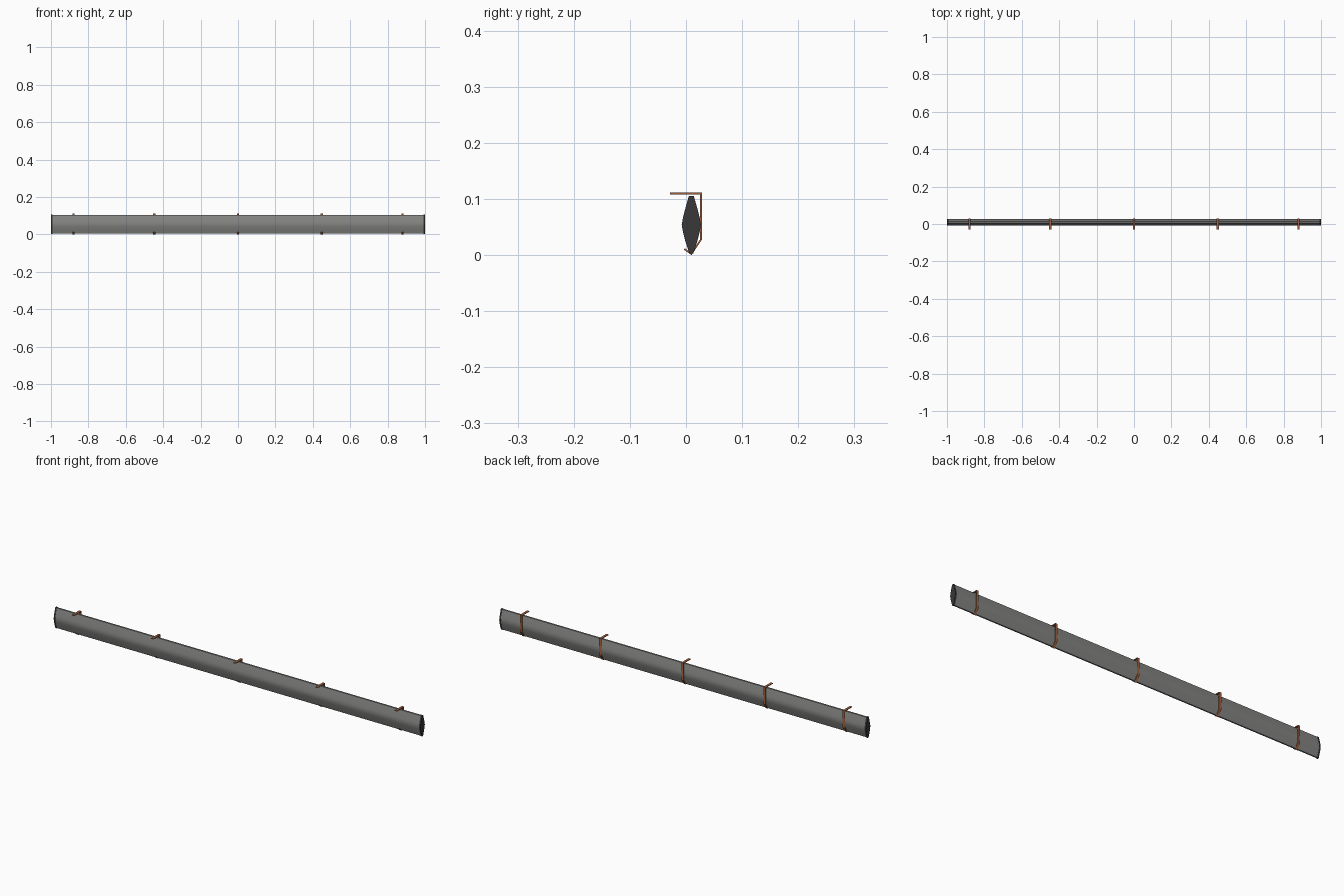
import bpy, bmesh
from mathutils import Vector

if "Cube" in bpy.data.objects:
    bpy.data.objects.remove(bpy.data.objects["Cube"])


def material(name, rgb):
    m = bpy.data.materials.new(name)
    m.diffuse_color = (*rgb, 1)
    m.use_nodes = True
    m.node_tree.nodes["Principled BSDF"].inputs["Base Color"].default_value = m.diffuse_color
    return m


GREY = material("grey_metal", (0.23, 0.235, 0.225))
DARK = material("dark_grey", (0.04, 0.04, 0.04))
COPPER = material("copper_brown", (0.36, 0.12, 0.05))


def extrude_profile(name, pts, x0, x1, mat, smooth=None):
    """Extrude a closed (y, z) profile along x."""
    bm = bmesh.new()
    face = bm.faces.new([bm.verts.new((x0, y, z)) for y, z in pts])
    res = bmesh.ops.extrude_face_region(bm, geom=[face])
    verts = [v for v in res["geom"] if isinstance(v, bmesh.types.BMVert)]
    bmesh.ops.translate(bm, verts=verts, vec=(x1 - x0, 0, 0))
    bmesh.ops.recalc_face_normals(bm, faces=bm.faces)
    me = bpy.data.meshes.new(name)
    bm.to_mesh(me)
    bm.free()
    me.materials.append(mat)
    ob = bpy.data.objects.new(name, me)
    bpy.context.collection.objects.link(ob)
    if smooth:
        bpy.context.view_layer.objects.active = ob
        ob.select_set(True)
        bpy.ops.object.shade_smooth_by_angle(angle=smooth)
        ob.select_set(False)
    return ob


def ribbon(path, t):
    """Closed outline of thickness t around an open path, mitred at corners."""
    p = [Vector(q) for q in path]
    dirs = [(b - a).normalized() for a, b in zip(p, p[1:])]
    left, right = [], []
    for i, q in enumerate(p):
        a, b = dirs[max(i - 1, 0)], dirs[min(i, len(dirs) - 1)]
        na, nb = Vector((-a.y, a.x)), Vector((-b.y, b.x))
        n = (na + nb).normalized()
        off = n * (t / 2 / n.dot(na))
        left.append(q + off)
        right.append(q - off)
    return left + right[::-1]


# Lens-shaped profile: half of it, mirrored about its centre line
CY, CZ = 0.0095, 0.054
half = [(0.0045, 0.051), (0.0105, 0.030), (0.0148, 0.013), (0.0172, 0.0),
        (0.0148, -0.013), (0.0105, -0.030), (0.0035, -0.051)]


def lens(s):
    side = [(CY + y * s, CZ + z * s) for y, z in half]
    return side + [(2 * CY - y, z) for y, z in reversed(side)]


# Long body
extrude_profile("body", lens(0.97), -0.992, 0.992, GREY, smooth=0.9)

# End caps
for side, x in (("left", -1.0), ("right", 0.992)):
    extrude_profile(side + "_end_cap", lens(1.0), x, x + 0.008, DARK)

# Bracket straps hooking over the top, down the back and under the body
strap = ribbon([(-0.0285, 0.110), (0.0268, 0.110), (0.0268, 0.028),
                (0.0095, 0.0022), (-0.003, 0.011)], 0.003)
for i, x in enumerate((-0.88, -0.448, 0, 0.448, 0.88)):
    extrude_profile(f"bracket_{i + 1}", strap, x - 0.006, x + 0.006, COPPER)
